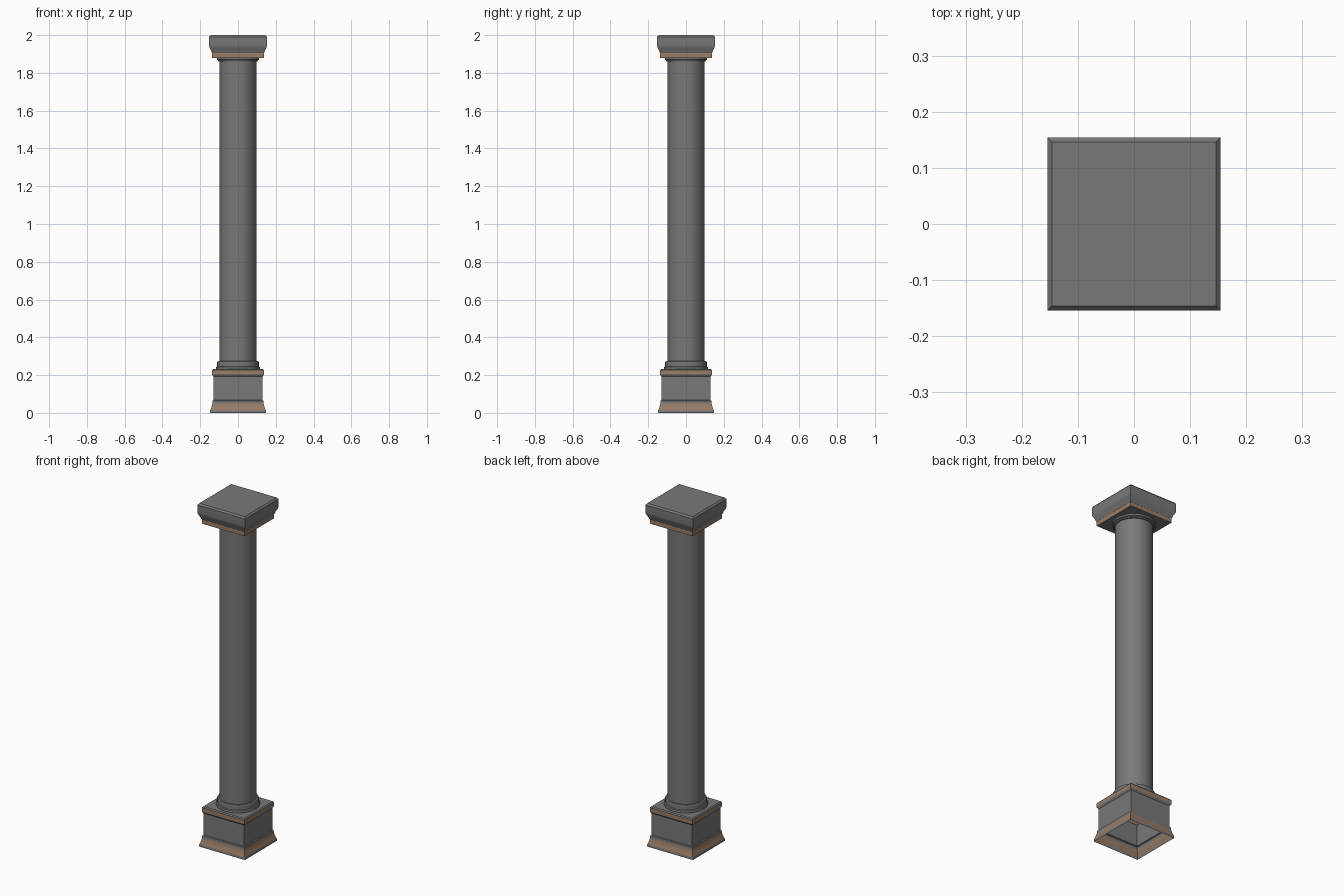
import bpy, bmesh, math

if "Cube" in bpy.data.objects:
    bpy.data.objects.remove(bpy.data.objects["Cube"])


def material(name, rgb):
    m = bpy.data.materials.new(name)
    m.diffuse_color = (*rgb, 1)
    m.use_nodes = True
    m.node_tree.nodes["Principled BSDF"].inputs["Base Color"].default_value = m.diffuse_color
    return m


STONE = material("grey stone", (0.19, 0.19, 0.195))
TRIM = material("tan trim", (0.32, 0.205, 0.135))


def lathe(name, profile, sides, cap_top=False, cap_bottom=False, trim=None):
    """Stack rings of (half width, z); four sides gives a square moulding."""
    bm = bmesh.new()
    square = sides == 4
    k = math.sqrt(2) if square else 1
    off = math.pi / 4 if square else 0
    rings = []
    for r, z in profile:
        rings.append([bm.verts.new((k * r * math.cos(off + 2 * math.pi * i / sides),
                                    k * r * math.sin(off + 2 * math.pi * i / sides), z))
                      for i in range(sides)])
    for a, b in zip(rings, rings[1:]):
        for i in range(sides):
            j = (i + 1) % sides
            f = bm.faces.new((a[i], a[j], b[j], b[i]))
            z = f.calc_center_median().z
            if trim and trim[0] < z < trim[1]:
                f.material_index = 1
    if cap_top:
        bm.faces.new(rings[-1])
    if cap_bottom:
        bm.faces.new(rings[0][::-1])
    me = bpy.data.meshes.new(name)
    bm.to_mesh(me)
    bm.free()
    me.materials.append(STONE)
    me.materials.append(TRIM)
    ob = bpy.data.objects.new(name, me)
    bpy.context.collection.objects.link(ob)
    bpy.ops.object.select_all(action='DESELECT')
    ob.select_set(True)
    bpy.context.view_layer.objects.active = ob
    bpy.ops.object.shade_smooth_by_angle(angle=math.radians(30))
    return ob


# Flared skirt at the foot, open underneath
lathe("base_skirt", [(0.147, 0), (0.147, 0.013), (0.144, 0.02), (0.139, 0.035),
                     (0.136, 0.05), (0.135, 0.064), (0.129, 0.068)], 4,
      trim=(0.013, 0.05))

# Square pedestal block
lathe("pedestal_block", [(0.13, 0.066), (0.13, 0.192)], 4)

# Pedestal cap slab
lathe("pedestal_cap", [(0.13, 0.192), (0.133, 0.196), (0.137, 0.202), (0.137, 0.226),
                       (0.132, 0.232)], 4, cap_top=True, trim=(0.2, 0.227))

# Round shaft with its lower and upper collars
lathe("shaft", [(0.115, 0.23), (0.117, 0.236), (0.115, 0.243), (0.110, 0.246),
                (0.110, 0.268), (0.107, 0.273), (0.098, 0.274),
                (0.098, 1.860), (0.104, 1.861), (0.106, 1.867), (0.112, 1.870),
                (0.112, 1.882)], 32)

# Square capital with curved flare and bevelled top
lathe("capital", [(0.137, 1.88), (0.137, 1.905), (0.140, 1.909), (0.143, 1.92),
                  (0.149, 1.931), (0.153, 1.941), (0.154, 1.95), (0.154, 1.991),
                  (0.146, 2.0)], 4,
      cap_top=True, cap_bottom=True, trim=(1.88, 1.906))
